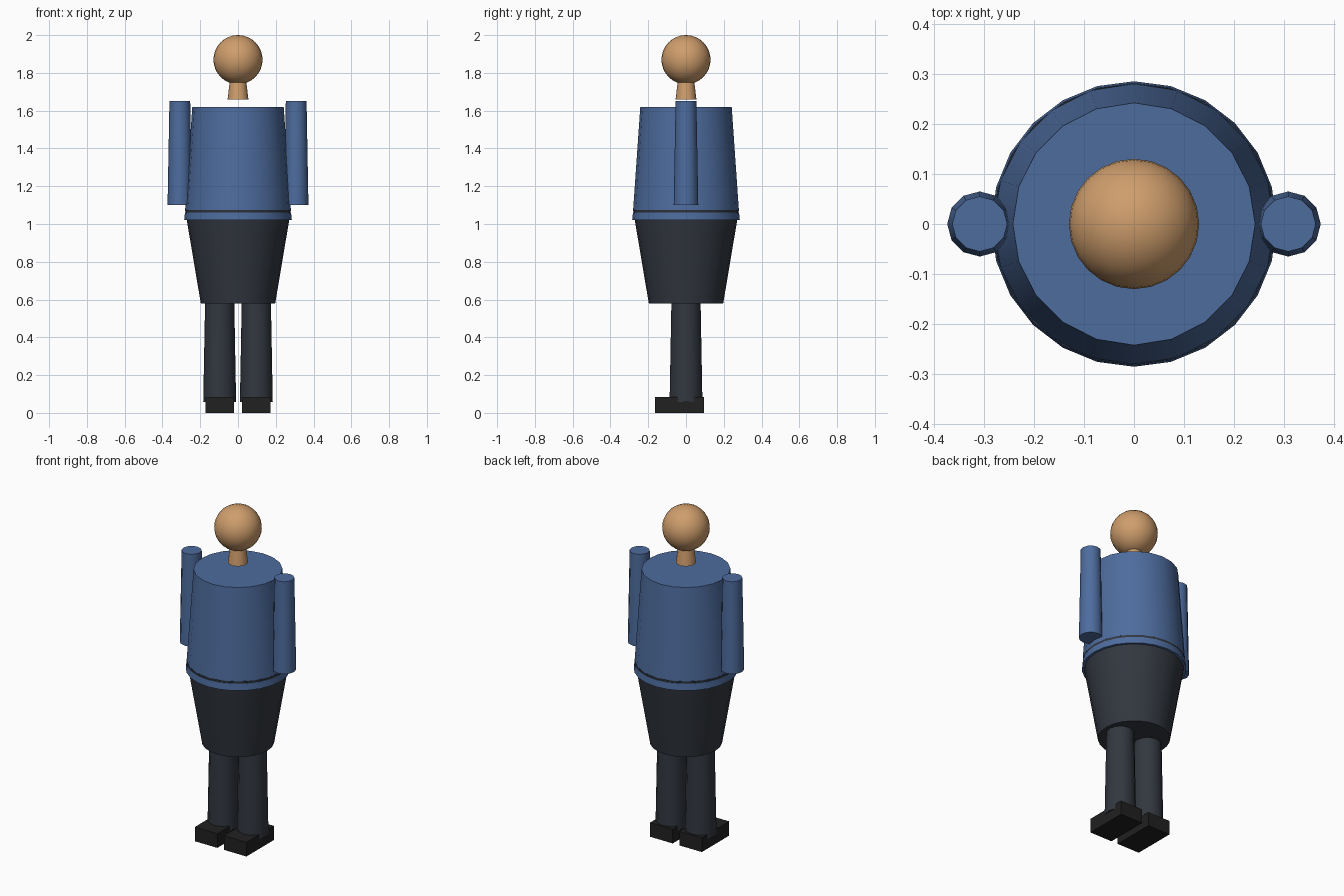
import bpy
import math

if "Cube" in bpy.data.objects:
    bpy.data.objects.remove(bpy.data.objects["Cube"])


def material(name, rgb):
    mat = bpy.data.materials.new(name)
    mat.diffuse_color = (*rgb, 1.0)
    mat.use_nodes = True
    mat.node_tree.nodes["Principled BSDF"].inputs["Base Color"].default_value = mat.diffuse_color
    return mat


SKIN = material("skin", (0.62, 0.34, 0.15))
BLUE = material("blue_cloth", (0.075, 0.15, 0.34))
DARK = material("dark_cloth", (0.032, 0.038, 0.05))
BLACK = material("shoe_black", (0.015, 0.015, 0.015))


def finish(name, mat, smooth=True):
    obj = bpy.context.object
    obj.name = name
    obj.data.materials.append(mat)
    if smooth:
        bpy.ops.object.shade_smooth_by_angle(angle=math.radians(40))
    return obj


def taper(name, mat, sides, x, z0, z1, r0, r1):
    """Capped, tapered cylinder running from z0 to z1."""
    bpy.ops.mesh.primitive_cone_add(vertices=sides, radius1=r0, radius2=r1,
                                    depth=z1 - z0, location=(x, 0, (z0 + z1) / 2))
    return finish(name, mat)


# Head and neck
bpy.ops.mesh.primitive_uv_sphere_add(segments=24, ring_count=16, radius=0.13,
                                     location=(0, 0, 1.87))
finish("head", SKIN)
taper("neck", SKIN, 12, 0, 1.66, 1.77, 0.055, 0.042)

# Torso, hem band and hips (the hips show through the gap above the hem)
taper("torso", BLUE, 20, 0, 1.073, 1.62, 0.28, 0.242)
taper("hem", BLUE, 24, 0, 1.02, 1.06, 0.285, 0.281)
taper("hips", DARK, 24, 0, 0.58, 1.073, 0.197, 0.28)

# Arms, legs and shoes on both sides
for side, s in (("left", 1), ("right", -1)):
    taper(side + "_arm", BLUE, 12, s * 0.308, 1.10, 1.65, 0.065, 0.055)
    taper(side + "_leg", DARK, 12, s * 0.097, 0.058, 0.60, 0.087, 0.077)
    bpy.ops.mesh.primitive_cube_add(size=1, location=(s * 0.097, -0.035, 0.0425))
    shoe = finish(side + "_shoe", BLACK, smooth=False)
    shoe.scale = (0.15, 0.26, 0.085)
